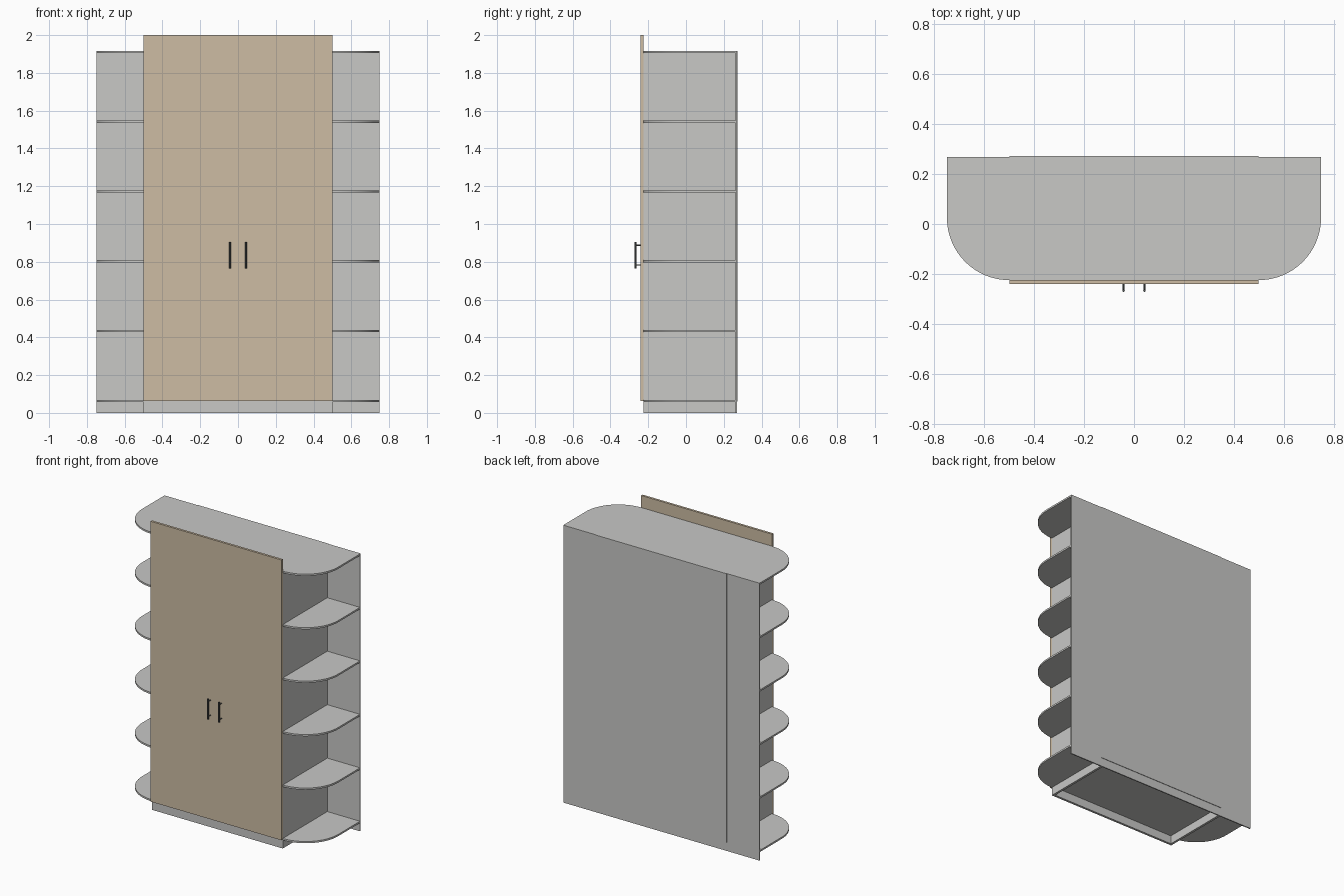
import bpy, bmesh, math
from mathutils import Vector

if "Cube" in bpy.data.objects:
    bpy.data.objects.remove(bpy.data.objects["Cube"])


def material(name, rgb):
    m = bpy.data.materials.new(name)
    m.diffuse_color = (*rgb, 1.0)
    m.use_nodes = True
    m.node_tree.nodes["Principled BSDF"].inputs["Base Color"].default_value = m.diffuse_color
    return m


GREY = material("light grey board", (0.58, 0.58, 0.565))
WOOD = material("pale wood", (0.61, 0.505, 0.37))
METAL = material("dark metal", (0.09, 0.10, 0.10))

HALF, SIDE = 0.75, 0.50          # half width overall / of the closed cupboard
FRONT, BACK = -0.225, 0.269      # carcass front and back
TOP, STEP, THICK = 1.917, 0.3695, 0.012


def finish(bm, name, mat):
    bmesh.ops.recalc_face_normals(bm, faces=bm.faces)
    me = bpy.data.meshes.new(name)
    bm.to_mesh(me)
    bm.free()
    me.materials.append(mat)
    ob = bpy.data.objects.new(name, me)
    bpy.context.collection.objects.link(ob)
    return ob


def box(name, lo, hi, mat):
    bm = bmesh.new()
    bmesh.ops.create_cube(bm, size=1)
    for v in bm.verts:
        v.co = Vector([lo[i] + (v.co[i] + 0.5) * (hi[i] - lo[i]) for i in range(3)])
    return finish(bm, name, mat)


def slab(name, outline, z_top, mat):
    """Board cut from a flat outline."""
    bm = bmesh.new()
    face = bm.faces.new([bm.verts.new((x, y, z_top - THICK)) for x, y in outline])
    new = bmesh.ops.extrude_face_region(bm, geom=[face])["geom"]
    verts = [g for g in new if isinstance(g, bmesh.types.BMVert)]
    bmesh.ops.translate(bm, verts=verts, vec=(0, 0, THICK))
    ob = finish(bm, name, mat)
    smooth(ob)
    return ob


def rod(bm, a, b, r):
    a, b = Vector(a), Vector(b)
    d = b - a
    rot = d.to_track_quat('Z', 'Y').to_matrix().to_4x4()
    rot.translation = (a + b) / 2
    bmesh.ops.create_cone(bm, cap_ends=True, segments=16, radius1=r, radius2=r,
                          depth=d.length, matrix=rot)


def smooth(ob):
    bpy.ops.object.select_all(action='DESELECT')
    ob.select_set(True)
    bpy.context.view_layer.objects.active = ob
    bpy.ops.object.shade_smooth_by_angle(angle=math.radians(30))


# Rounded outer corner, from the front edge round to the outer side
R = HALF - SIDE
corner = [(SIDE + R * math.sin(t), FRONT + R - R * math.cos(t))
          for t in (math.pi / 2 * i / 24 for i in range(25))]
right_edge = corner + [(HALF, BACK)]

# Full-width top board with two rounded front corners
slab("top_board", right_edge + [(-x, y) for x, y in reversed(right_edge)], TOP, GREY)

# Open rounded shelves on both wings
for s, side in ((1, "right"), (-1, "left")):
    for i in range(5):
        outline = [(s * x, y) for x, y in right_edge + [(SIDE, BACK)]]
        slab(f"{side}_shelf_{i + 1}", outline, TOP - STEP * (5 - i), GREY)

    # Upright side panel reaching the floor
    x0, x1 = sorted((s * SIDE, s * (SIDE - 0.016)))
    box(f"{side}_side_panel", (x0, FRONT, 0), (x1, BACK, TOP - THICK), GREY)

    # Bar handle with two standoffs
    bm = bmesh.new()
    x, y = s * 0.042, -0.2675
    rod(bm, (x, y, 0.765), (x, y, 0.905), 0.005)
    for z in (0.783, 0.887):
        rod(bm, (x, y, z), (x, -0.239, z), 0.0035)
    smooth(finish(bm, f"{side}_handle", METAL))

# Cupboard floor, plinth and back
box("cupboard_floor", (-SIDE + 0.016, FRONT, TOP - 5 * STEP - THICK),
    (SIDE - 0.016, 0.261, TOP - 5 * STEP), GREY)
box("plinth_front", (-SIDE + 0.016, FRONT, 0),
    (SIDE - 0.016, FRONT + 0.016, TOP - 5 * STEP - THICK), GREY)
box("back_panel", (-HALF, 0.261, 0), (HALF, BACK, TOP - 0.001), GREY)
box("cupboard_back", (-SIDE, BACK, 0.06), (SIDE, 0.2725, TOP), GREY)

# Tall front door panel
box("door", (-SIDE, -0.241, 0.063), (SIDE, FRONT, 2.0), WOOD)
